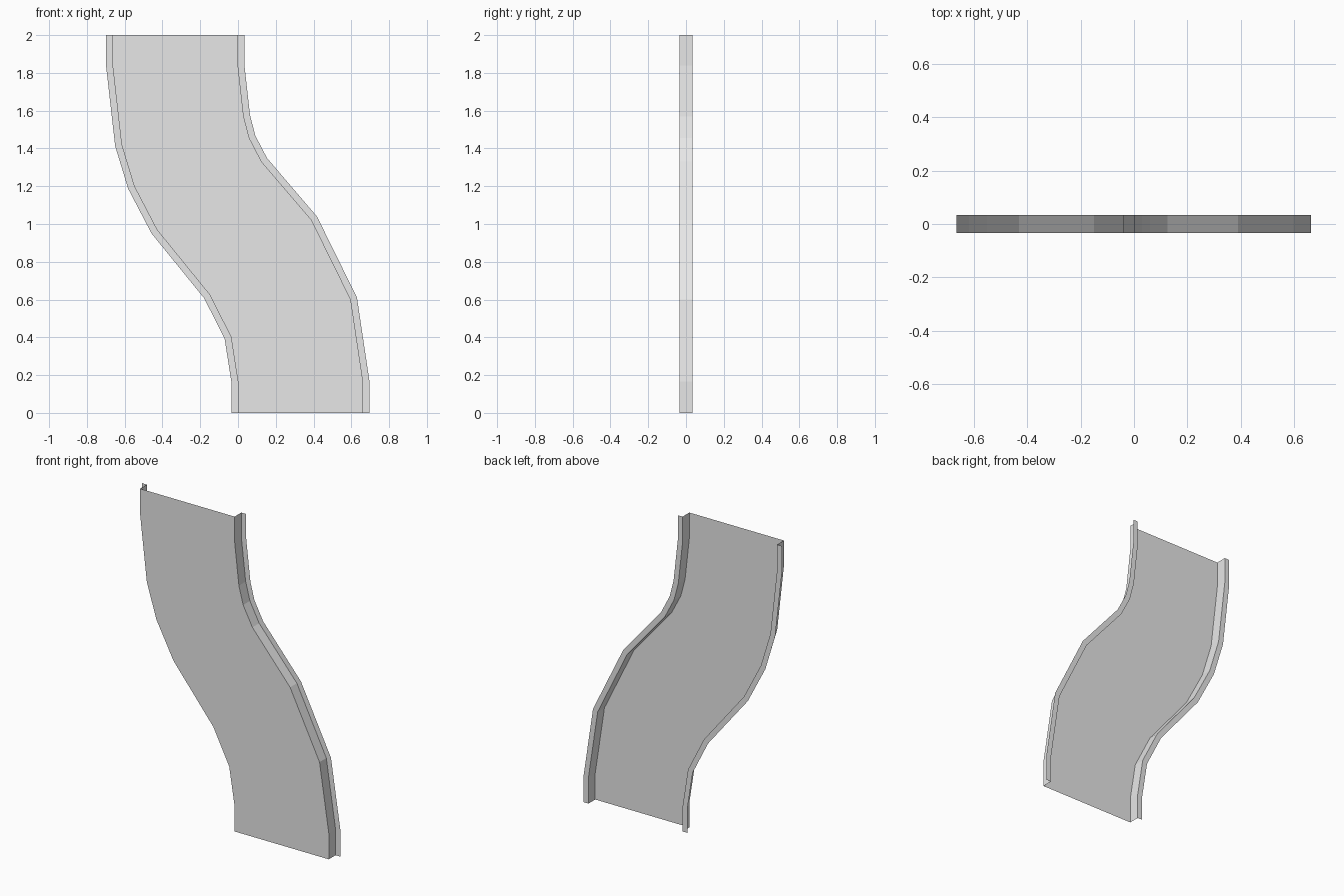
import bpy
import bmesh
from mathutils import Vector

cube = bpy.data.objects.get("Cube")
if cube:
    bpy.data.objects.remove(cube, do_unlink=True)

HALF_DEPTH = 0.034   # sheet lies at -y, lips at +y
LIP = 0.034          # lip width

# Edge paths of the sheet in (x, z), from top to bottom
RIGHT_PATH = [(0, 2), (0, 1.84), (0.03, 1.57), (0.06, 1.455), (0.125, 1.33),
              (0.39, 1.02), (0.597, 0.6), (0.662, 0.165), (0.662, 0)]
LEFT_PATH = [(-0.664, 2), (-0.664, 1.835), (-0.617, 1.42), (-0.55, 1.2), (-0.43, 0.97),
             (-0.15, 0.625), (-0.038, 0.403), (0, 0.16), (0, 0)]

steel = bpy.data.materials.new("plain grey")
steel.use_nodes = True
grey = (0.8, 0.8, 0.8, 1)
steel.diffuse_color = grey
steel.node_tree.nodes["Principled BSDF"].inputs["Base Color"].default_value = grey


def offset_path(path, distance):
    """Mitred parallel of a path."""
    pts = [Vector(p) for p in path]
    normals = []
    for a, b in zip(pts, pts[1:]):
        d = (b - a).normalized()
        normals.append(Vector((-d.y, d.x)))
    result = []
    for i, p in enumerate(pts):
        n1 = normals[max(i - 1, 0)]
        n2 = normals[min(i, len(normals) - 1)]
        result.append(p + (n1 + n2) * distance / (1 + n1.dot(n2)))
    return result


def finish(bm, name):
    mesh = bpy.data.meshes.new(name)
    bm.to_mesh(mesh)
    bm.free()
    mesh.materials.append(steel)
    obj = bpy.data.objects.new(name, mesh)
    bpy.context.collection.objects.link(obj)


def add_row(bm, path, y):
    return [bm.verts.new((p[0], y, p[1])) for p in path]


# Curved front sheet
bm = bmesh.new()
left = add_row(bm, LEFT_PATH, -HALF_DEPTH)
right = add_row(bm, RIGHT_PATH, -HALF_DEPTH)
bm.faces.new(left + right[::-1])
finish(bm, "front_sheet")

# Folded side walls with outward lips
for name, path, side in (("left_flange", RIGHT_PATH, 1), ("right_flange", LEFT_PATH, -1)):
    bm = bmesh.new()
    rows = [add_row(bm, path, -HALF_DEPTH),
            add_row(bm, path, HALF_DEPTH),
            add_row(bm, offset_path(path, side * LIP), HALF_DEPTH)]
    for a, b in zip(rows, rows[1:]):
        for i in range(len(path) - 1):
            quad = [a[i], a[i + 1], b[i + 1], b[i]]
            bm.faces.new(quad if side > 0 else quad[::-1])
    finish(bm, name)
